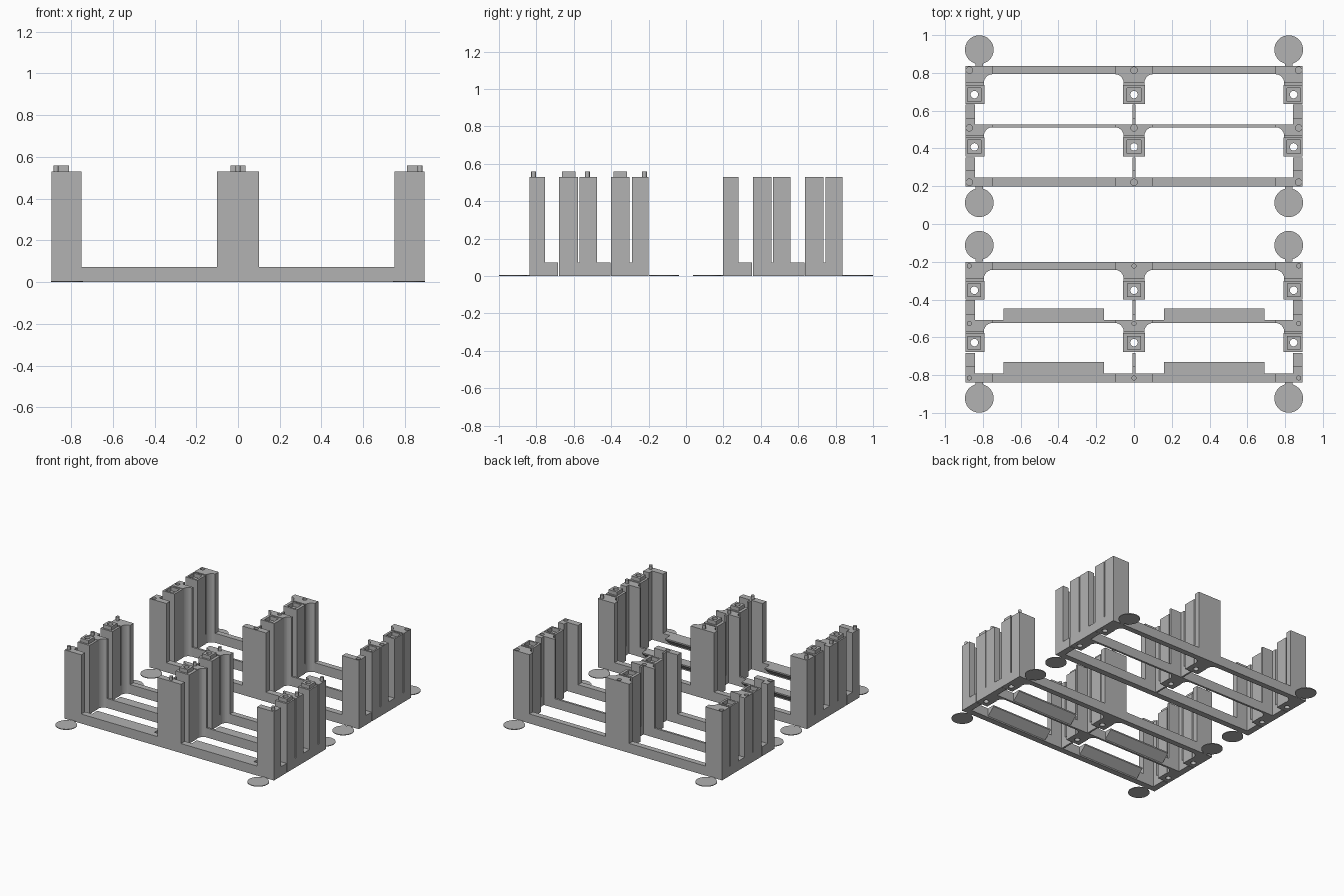
import bpy, bmesh, math

if "Cube" in bpy.data.objects:
    bpy.data.objects.remove(bpy.data.objects["Cube"], do_unlink=True)

grey = bpy.data.materials.new("plain grey")
grey.use_nodes = True
grey.diffuse_color = (0.445, 0.445, 0.445, 1)
grey.node_tree.nodes["Principled BSDF"].inputs["Base Color"].default_value = grey.diffuse_color

HALF_X = 0.893     # half the frame width
INSET = 0.043      # end posts are the centre half-plan pushed in by this
RAIL = 0.073       # height of the low rails
TOP = 0.53         # height of the posts
PEG = 0.558        # height of the locating pegs
WALL, NECK, PANEL, COLUMN = 0.007, 0.055, 0.1, 0.058


def prism(name, points, low, high, along_x=False):
    """Extrude a flat outline along z, or along x when the outline is (y, z)."""
    bm = bmesh.new()

    def ring(h):
        return [bm.verts.new((h, a, b) if along_x else (a, b, h)) for a, b in points]
    bottom, top = ring(low), ring(high)
    bm.faces.new(bottom)
    bm.faces.new(top)
    n = len(points)
    for i in range(n):
        j = (i + 1) % n
        bm.faces.new((bottom[i], bottom[j], top[j], top[i]))
    bmesh.ops.recalc_face_normals(bm, faces=bm.faces)
    mesh = bpy.data.meshes.new(name)
    bm.to_mesh(mesh)
    bm.free()
    mesh.materials.append(grey)
    obj = bpy.data.objects.new(name, mesh)
    bpy.context.collection.objects.link(obj)
    return obj


def rect(x0, x1, y0, y1):
    return [(x0, y0), (x1, y0), (x1, y1), (x0, y1)]


def circle(x, y, r, n=20):
    return [(x + r * math.cos(2 * math.pi * i / n), y + r * math.sin(2 * math.pi * i / n))
            for i in range(n)]


def cut(obj, points, low, high):
    """Subtract a prism from an object and discard the cutter."""
    cutter = prism("cutter", points, low, high)
    cutter.hide_render = True
    mod = obj.modifiers.new("cut", 'BOOLEAN')
    mod.operation, mod.solver, mod.object = 'DIFFERENCE', 'EXACT', cutter
    deps = bpy.context.evaluated_depsgraph_get()
    mesh = bpy.data.meshes.new_from_object(obj.evaluated_get(deps))
    obj.modifiers.clear()
    obj.data = mesh
    bpy.data.objects.remove(cutter, do_unlink=True)


def fillet(y0, y1, steps=6):
    """Concave curve from the wide panel to the narrow neck."""
    out = []
    for i in range(steps + 1):
        t = math.pi / 2 * i / steps
        out.append((PANEL - (PANEL - NECK) * math.sin(t), y1 + (y0 - y1) * math.cos(t)))
    return out


def plan(half, side, dy):
    """Full outline of a post: mirrored at the centre, flat-backed at an end."""
    if side == 0:
        pts = half + [(-d, y) for d, y in reversed(half)]
    else:
        def x(d):
            return side * (HALF_X - INSET - d)
        pts = [(x(d), y) for d, y in half]
        pts += [(x(-INSET), half[-1][1]), (x(-INSET), half[0][1])]
    return [(px, py + dy) for px, py in pts]


def straight(d, y0, y1):
    return [(d, y0), (d, y1)]


# Half plans of the three panel posts, measured from the post axis
POSTS = {
    "back_post": [(PANEL, 0.318)] + fillet(0.275, 0.228),
    "middle_post": straight(WALL, 0.042, 0.01) + [(PANEL, 0.01)] + fillet(-0.006, -0.052),
    "front_post": straight(WALL, -0.236, -0.273) + straight(PANEL, -0.273, -0.32),
}
PIN_Y = {"back_post": 0.296, "middle_post": -0.009, "front_post": -0.297}
# Low links joining the posts along each side and the centre line
LINKS = [(NECK, 0.228, 0.217), (NECK, -0.052, -0.065),
         (WALL, 0.115, 0.042), (WALL, -0.166, -0.236)]
RAILS = {"back_rail": (0.275, 0.318), "middle_rail": (-0.006, 0.01),
         "front_rail": (-0.32, -0.273)}
SIDES = {-1: "right", 0: "centre", 1: "left"}


def build_frame(prefix, dy, pegged):
    for side, word in SIDES.items():
        tag = f"{prefix}_{word}_"
        # Panel posts with round pins or matching sockets
        for name, half in POSTS.items():
            post = prism(tag + name, plan(half, side, dy), 0, TOP)
            px, py = side * 0.872, PIN_Y[name] + dy
            if pegged:
                prism(tag + name + "_pin", circle(px, py, 0.013), TOP, PEG)
            else:
                cut(post, circle(px, py, 0.017), TOP - 0.03, TOP + 0.1)
        # Bored columns with square pegs or matching recesses
        for label, cy in (("rear", 0.167), ("fore", -0.11)):
            col = prism(tag + label + "_column",
                        plan(straight(COLUMN, cy + 0.05, cy - 0.05), side, dy), 0, TOP)
            cx, y = side * 0.845, cy + dy
            square = rect(cx - 0.036, cx + 0.036, y - 0.036, y + 0.036)
            bore = circle(cx, y, 0.02)
            cut(col, bore, -0.1, 0.7)
            if pegged:
                peg = prism(tag + label + "_square_peg", square, TOP, PEG)
                cut(peg, bore, -0.1, 0.7)
            else:
                cut(col, square, TOP - 0.03, TOP + 0.1)
        for d, y0, y1 in LINKS:
            prism(tag + "low_link", plan(straight(d, y0, y1), side, dy), 0, RAIL)

    for s in (-1, 1):
        # Long low rails
        for name, (y0, y1) in RAILS.items():
            xs = sorted((s * PANEL, s * (HALF_X - INSET - PANEL)))
            prism(f"{prefix}_{SIDES[s]}_{name}", rect(*xs, y0 + dy, y1 + dy), 0, RAIL)
        # Sloped ledges behind two of the rails
        if pegged:
            for y in (0.01 + dy, -0.273 + dy):
                profile = [(y, 0.01), (y, RAIL), (y + 0.061, RAIL), (y + 0.061, RAIL - 0.01)]
                xs = sorted((s * 0.16, s * 0.69))
                prism(f"{prefix}_{SIDES[s]}_ledge", profile, *xs, along_x=True)
        # Thin corner discs with short tabs
        for e in (-1, 1):
            cx, cy = s * 0.819, e * 0.405 + dy
            prism(f"{prefix}_corner_disc", circle(cx, cy, 0.076, 40), 0, 0.005)
            ys = sorted((e * 0.319 + dy, e * 0.34 + dy))
            prism(f"{prefix}_disc_tab", rect(cx - 0.02, cx + 0.02, *ys), 0, 0.005)


build_frame("front_frame", -0.518, True)
build_frame("back_frame", 0.518, False)
